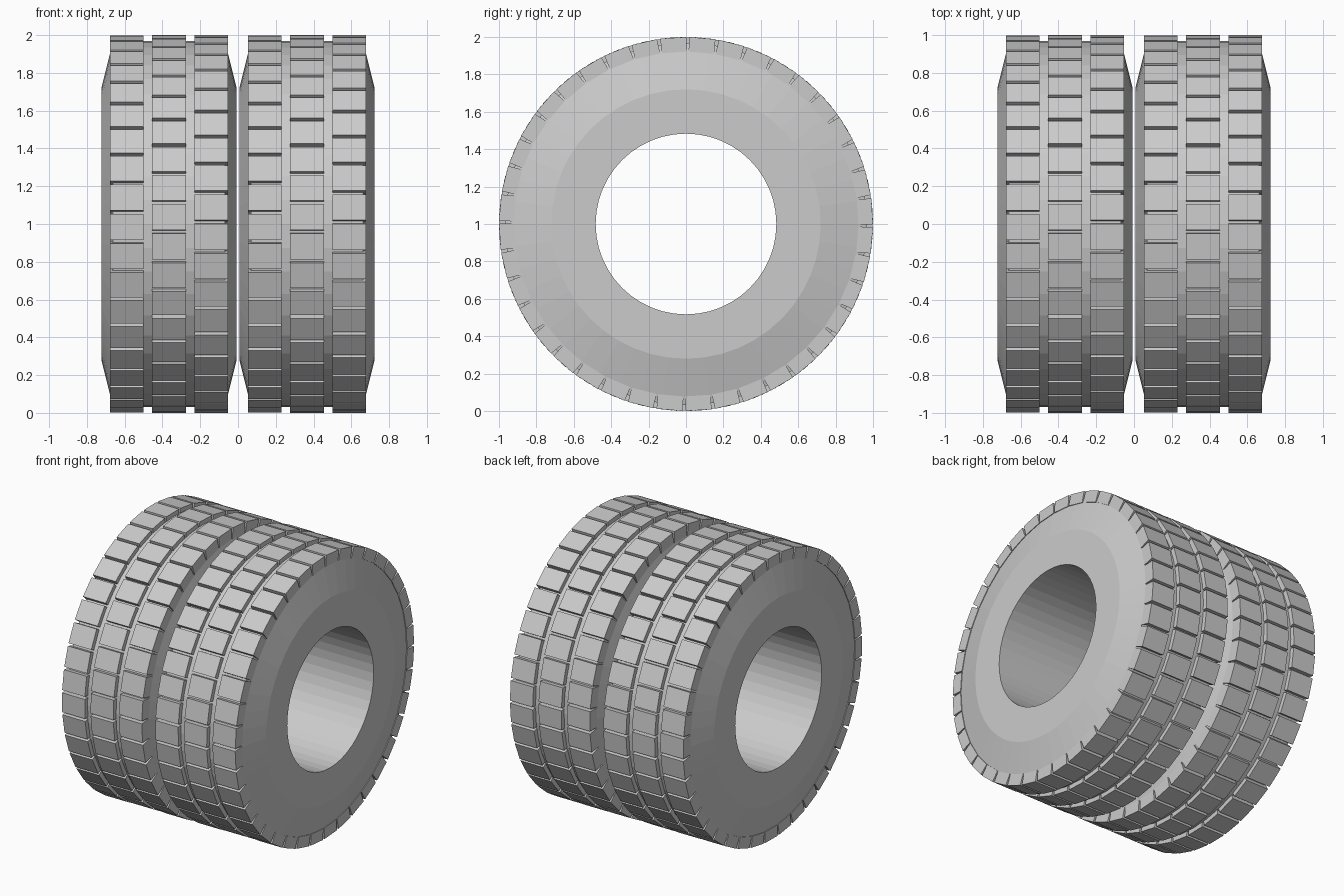
import bpy, bmesh
from math import radians, cos, sin
from mathutils import Matrix, Vector

if "Cube" in bpy.data.objects:
    bpy.data.objects.remove(bpy.data.objects["Cube"], do_unlink=True)

rubber = bpy.data.materials.new("grey_rubber")
rubber.use_nodes = True
GREY = (0.6, 0.6, 0.6, 1)
rubber.diffuse_color = GREY
rubber.node_tree.nodes["Principled BSDF"].inputs["Base Color"].default_value = GREY

HALF = 0.358        # half width of one tyre
SIDES = 48          # facets around the carcass
BLOCKS = 40         # tread blocks per row
PITCH = 360 / BLOCKS


def finish(name, bm):
    bmesh.ops.recalc_face_normals(bm, faces=bm.faces)
    mesh = bpy.data.meshes.new(name)
    bm.to_mesh(mesh)
    bm.free()
    mesh.materials.append(rubber)
    obj = bpy.data.objects.new(name, mesh)
    bpy.context.collection.objects.link(obj)
    return obj


def carcass(name, cx):
    """Closed profile revolved about the x axis: bore, sidewalls, shoulders."""
    side = [(HALF, 0.483), (HALF, 0.72), (HALF - 0.062, 0.968)]
    profile = side + [(-x, r) for x, r in reversed(side)]
    bm = bmesh.new()
    rings = []
    for i in range(SIDES):
        a = radians(360 * i / SIDES)
        rings.append([bm.verts.new((cx + x, r * cos(a), 1 + r * sin(a))) for x, r in profile])
    n = len(profile)
    for i in range(SIDES):
        p, q = rings[i], rings[(i + 1) % SIDES]
        for j in range(n):
            k = (j + 1) % n
            bm.faces.new((p[j], p[k], q[k], q[j]))
    return finish(name, bm)


def tread_row(name, cx, phase):
    """Ring of flat-topped blocks; phase is the angle of the first gap."""
    bm = bmesh.new()
    size = Matrix.Diagonal(Vector((0.178, 0.138, 0.078, 1)))
    for i in range(BLOCKS):
        # elevation is measured upward from the front
        elevation = phase + (i + 0.5) * PITCH
        turn = Matrix.Rotation(radians(90 - elevation), 4, 'X')
        place = Matrix.Translation((cx, 0, 1)) @ turn @ Matrix.Translation((0, 0, 0.9586))
        bmesh.ops.create_cube(bm, size=1, matrix=place @ size)
    return finish(name, bm)


# Pair of matching tyres, each with three staggered tread rows
for label, cx in (("right", -0.3655), ("left", 0.3655)):
    carcass(label + "_tyre_body", cx)
    for k, row in enumerate(("right", "middle", "left")):
        tread_row(f"{label}_tyre_{row}_tread", cx + (k - 1) * 0.2235, 3.6 + 3 * k)
